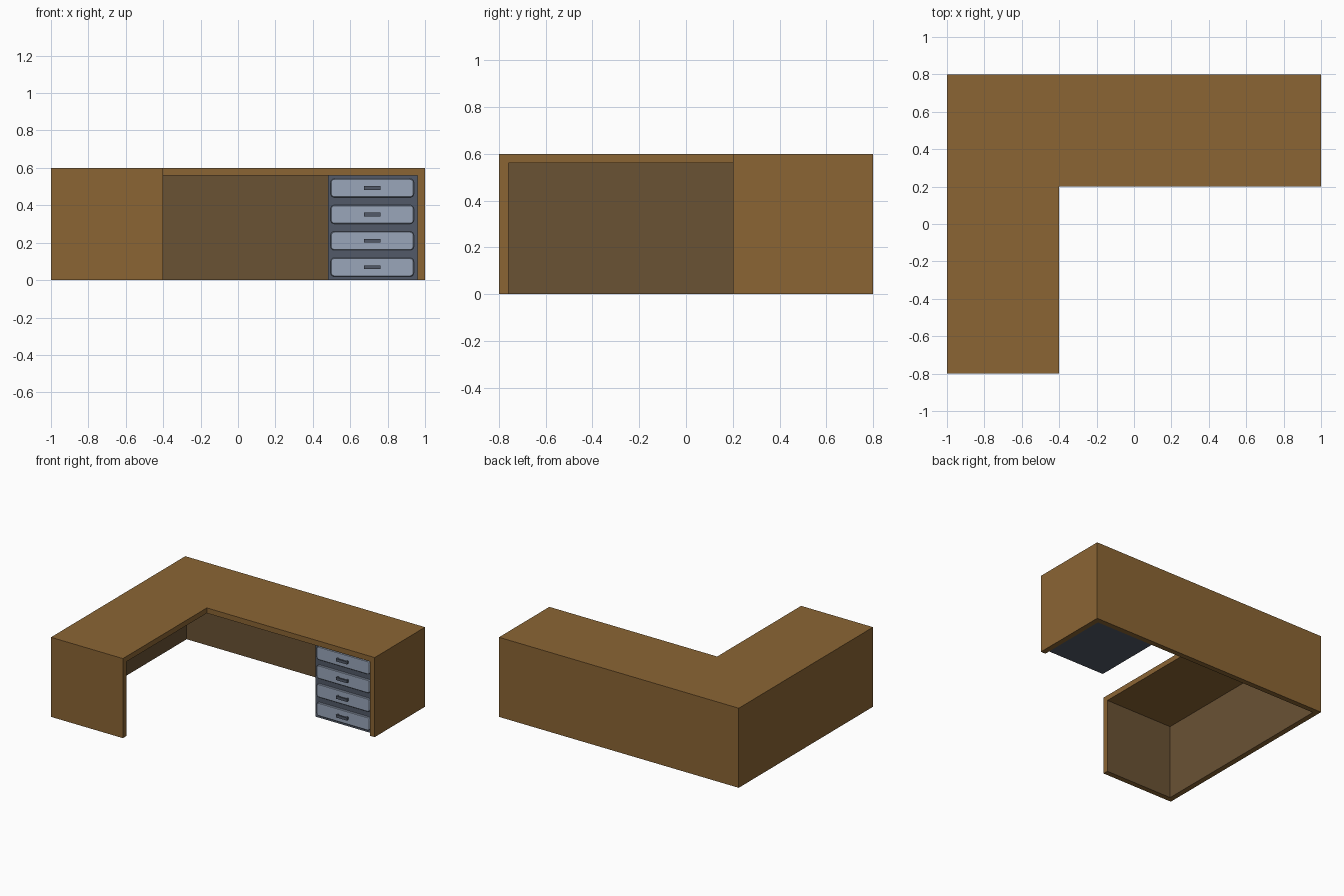
import bpy, bmesh, math

if "Cube" in bpy.data.objects:
    bpy.data.objects.remove(bpy.data.objects["Cube"])


def material(name, rgb):
    m = bpy.data.materials.new(name)
    m.diffuse_color = (*rgb, 1)
    m.use_nodes = True
    m.node_tree.nodes["Principled BSDF"].inputs["Base Color"].default_value = m.diffuse_color
    return m


WOOD = material("warm wood", (0.258, 0.130, 0.034))
INNER = material("inner wood", (0.144, 0.084, 0.034))
SLATE = material("dark slate", (0.084, 0.102, 0.138))
STEEL = material("light steel", (0.319, 0.381, 0.491))


def prism(name, pts, axis, lo, hi, mats):
    """Extrude a 2D outline along z (plan outline) or y (front outline)."""
    place = (lambda p, h: (p[0], p[1], h)) if axis == "z" else (lambda p, h: (p[0], h, p[1]))
    bm = bmesh.new()
    a = [bm.verts.new(place(p, lo)) for p in pts]
    b = [bm.verts.new(place(p, hi)) for p in pts]
    bm.faces.new(a)
    bm.faces.new(b)
    n = len(pts)
    for i in range(n):
        bm.faces.new((a[i], a[(i + 1) % n], b[(i + 1) % n], b[i]))
    bmesh.ops.recalc_face_normals(bm, faces=bm.faces)
    me = bpy.data.meshes.new(name)
    bm.to_mesh(me)
    bm.free()
    for m in mats:
        me.materials.append(m)
    ob = bpy.data.objects.new(name, me)
    bpy.context.collection.objects.link(ob)
    return ob


def box(name, x0, x1, y0, y1, z0, z1, mat):
    return prism(name, [(x0, y0), (x1, y0), (x1, y1), (x0, y1)], "z", z0, z1, [mat])


def rounded_rect(x0, x1, z0, z1, r, seg=4):
    pts = []
    corners = [(x1 - r, z1 - r), (x0 + r, z1 - r), (x0 + r, z0 + r), (x1 - r, z0 + r)]
    for q, (cx, cz) in enumerate(corners):
        for i in range(seg + 1):
            t = math.pi / 2 * (q + i / seg)
            pts.append((cx + r * math.cos(t), cz + r * math.sin(t)))
    return pts


# L-shaped desk shell: solid L hollowed out by a smaller L
desk = prism("desk_shell", [(-1, -.8), (-.4, -.8), (-.4, .2), (1, .2), (1, .8), (-1, .8)],
             "z", 0, 0.56 + 0.04, [WOOD, INNER])
hollow = prism("hollow_cutter", [(-.96, -.76), (-.3, -.76), (-.3, .1), (.96, .1), (.96, .76), (-.96, .76)],
               "z", -0.1, 0.56, [WOOD, INNER])
hollow.hide_render = True
for p in hollow.data.polygons:      # inner walls are darker, the underside is not
    p.material_index = 1 if abs(p.normal.z) < 0.5 else 0
mod = desk.modifiers.new("hollow", "BOOLEAN")
mod.operation = "DIFFERENCE"
mod.solver = "EXACT"
mod.object = hollow
bpy.context.view_layer.objects.active = desk
bpy.ops.object.modifier_apply(modifier=mod.name)
bpy.data.objects.remove(hollow)

# Drawer cabinet under the right end
box("drawer_cabinet", 0.48, 0.96, 0.24, 0.76, 0, 0.56, SLATE)

# Four drawer fronts with bar handles
for i in range(4):
    z = 0.069 + 0.141 * i
    front = prism(f"drawer_front_{i + 1}", rounded_rect(0.495, 0.94, z - 0.05, z + 0.05, 0.02),
                  "y", 0.226, 0.242, [STEEL])
    bev = front.modifiers.new("soft edge", "BEVEL")
    bev.width = 0.004
    bev.segments = 1
    bev.limit_method = "ANGLE"
    bev.angle_limit = math.radians(60)
    box(f"handle_bar_{i + 1}", 0.673, 0.763, 0.206, 0.216, z - 0.01, z + 0.01, SLATE)
    for side, x in (("left", 0.673), ("right", 0.751)):
        box(f"handle_post_{side}_{i + 1}", x, x + 0.012, 0.216, 0.228, z - 0.01, z + 0.01, SLATE)
